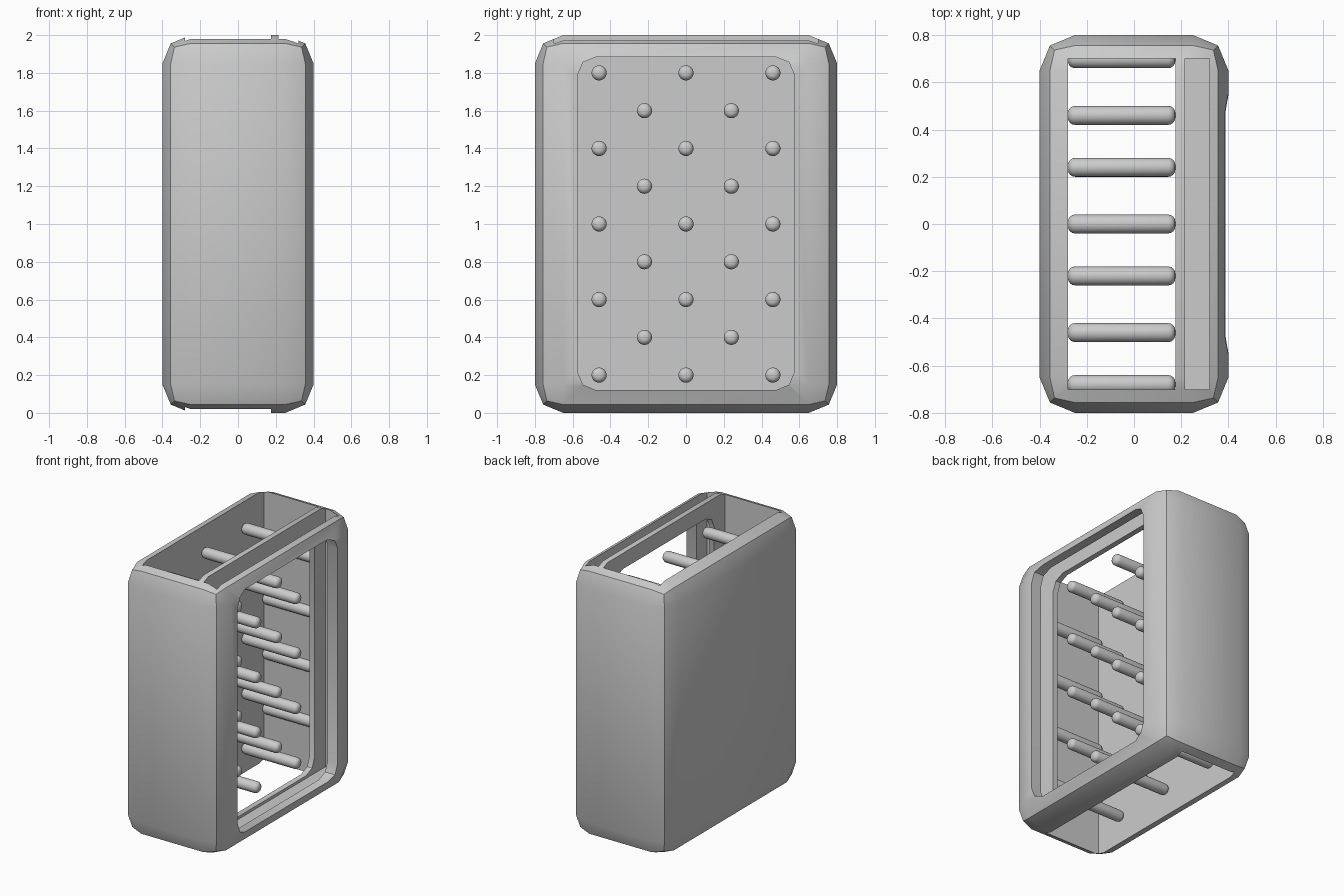
import bpy
import math

if "Cube" in bpy.data.objects:
    bpy.data.objects.remove(bpy.data.objects["Cube"], do_unlink=True)

# One plain grey for the whole model
grey = bpy.data.materials.new("plain_grey")
grey.use_nodes = True
color = (0.6, 0.6, 0.6, 1)
grey.diffuse_color = color
grey.node_tree.nodes["Principled BSDF"].inputs["Base Color"].default_value = color


def select(obj):
    bpy.ops.object.select_all(action='DESELECT')
    obj.select_set(True)
    bpy.context.view_layer.objects.active = obj


def apply(obj, mod):
    select(obj)
    bpy.ops.object.modifier_apply(modifier=mod.name)


def bevel(obj, width, segments):
    mod = obj.modifiers.new("bevel", 'BEVEL')
    mod.width, mod.segments = width, segments
    mod.limit_method, mod.angle_limit = 'ANGLE', math.radians(40)
    apply(obj, mod)


def block(name, low, high):
    """Box spanning two opposite corners."""
    bpy.ops.mesh.primitive_cube_add(size=1)
    obj = bpy.context.object
    obj.name = name
    obj.location = [(a + b) / 2 for a, b in zip(low, high)]
    obj.scale = [b - a for a, b in zip(low, high)]
    bpy.ops.object.transform_apply(location=True, rotation=False, scale=True)
    return obj


def cut(obj, cutter):
    cutter.hide_render = True
    mod = obj.modifiers.new("cut", 'BOOLEAN')
    mod.operation, mod.solver, mod.object = 'DIFFERENCE', 'EXACT', cutter
    apply(obj, mod)
    bpy.data.objects.remove(cutter, do_unlink=True)


def finish(obj):
    obj.data.materials.clear()
    obj.data.materials.append(grey)
    select(obj)
    bpy.ops.object.shade_smooth_by_angle(angle=math.radians(30))


# Case: bevelled box with an open shaft, a pane slot and a window
case = block("case", (-0.4, -0.8, 0), (0.4, 0.8, 2))
bevel(case, 0.15, 2)

shaft = block("shaft_cutter", (-0.28, -0.7, -0.5), (0.175, 0.7, 2.5))
slot = block("slot_cutter", (0.215, -0.7, 0.1), (0.32, 0.7, 2.5))
window = block("window_cutter", (-0.1, -0.575, 0.12), (0.6, 0.575, 1.885))
bevel(window, 0.1, 2)
for cutter in (shaft, slot, window):
    cut(case, cutter)
finish(case)

# Peg: a rounded rod reaching across the shaft
peg_start, peg_end, radius = -0.28, 0.175, 0.04
bpy.ops.mesh.primitive_cylinder_add(vertices=24, radius=radius,
                                    depth=peg_end - peg_start,
                                    rotation=(0, math.pi / 2, 0))
peg = bpy.context.object
bpy.ops.object.transform_apply(location=False, rotation=True, scale=False)
bevel(peg, 0.03, 4)
finish(peg)
mesh = peg.data
bpy.data.objects.remove(peg, do_unlink=True)

# Staggered rows: three pegs, then four with the outer ones half in the walls
for row in range(9):
    columns = (-0.46, 0, 0.46) if row % 2 == 0 else (-0.68, -0.22, 0.24, 0.7)
    for col, y in enumerate(columns):
        rod = bpy.data.objects.new(f"peg_row{row + 1}_{col + 1}", mesh)
        rod.location = ((peg_start + peg_end) / 2, y, 0.2 * (row + 1))
        bpy.context.collection.objects.link(rod)
